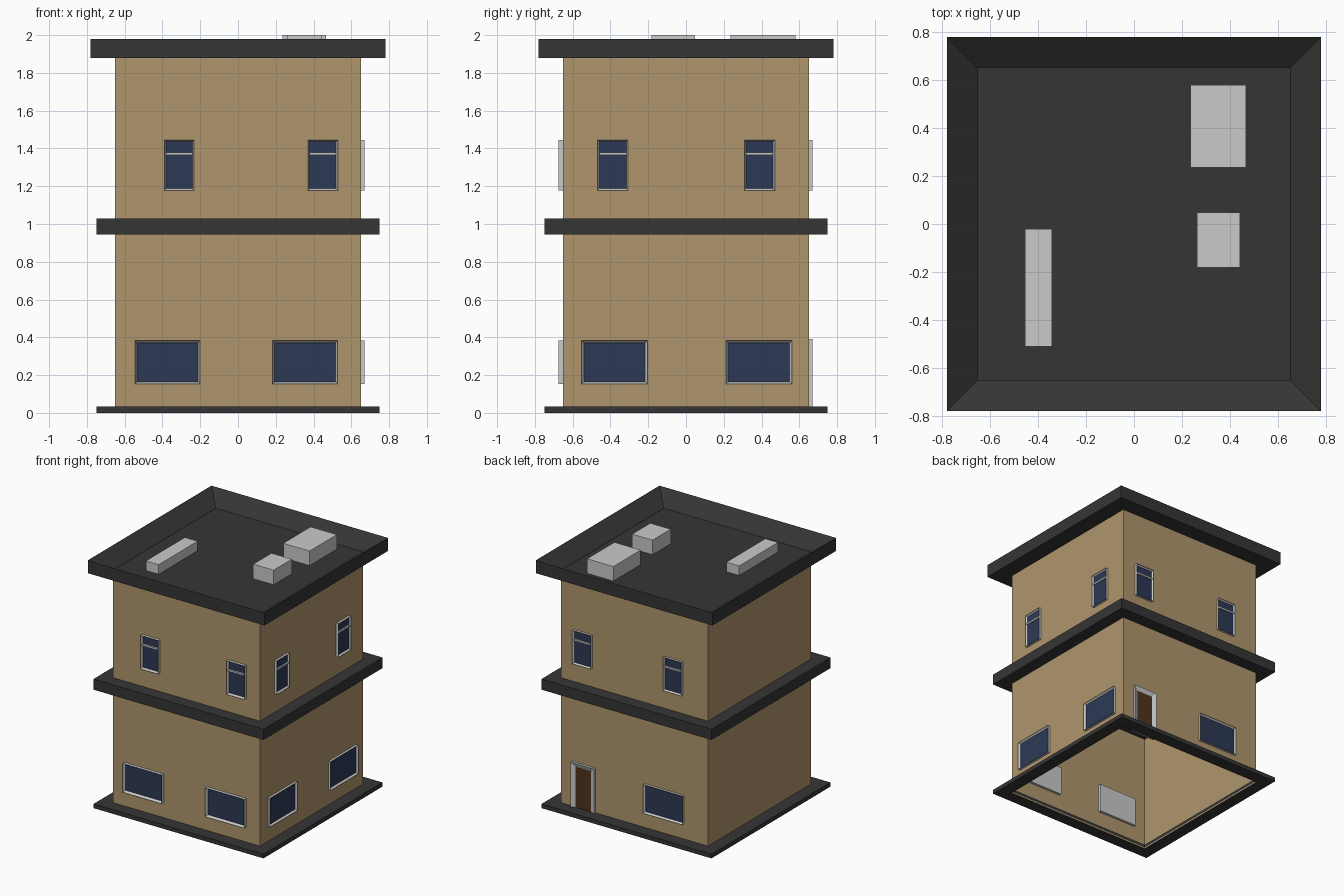
import bpy, bmesh, math
from mathutils import Matrix, Vector

if "Cube" in bpy.data.objects:
    bpy.data.objects.remove(bpy.data.objects["Cube"])


def material(name, rgb):
    m = bpy.data.materials.new(name)
    lin = [((c / 255 + 0.055) / 1.055) ** 2.4 for c in rgb]
    m.diffuse_color = (*lin, 1)
    m.use_nodes = True
    m.node_tree.nodes["Principled BSDF"].inputs["Base Color"].default_value = m.diffuse_color
    return m


WALL = material("tan wall", (175, 150, 108))
DARK = material("charcoal trim", (53, 53, 53))
GREY = material("light grey", (202, 202, 202))
GLASS = material("navy glass", (44, 57, 84))
WOOD = material("brown door", (78, 51, 29))


def finish(name, bm, *mats):
    me = bpy.data.meshes.new(name)
    bm.to_mesh(me)
    bm.free()
    for m in mats:
        me.materials.append(m)
    ob = bpy.data.objects.new(name, me)
    bpy.context.collection.objects.link(ob)
    return ob


def box_bm(x0, x1, y0, y1, z0, z1):
    bm = bmesh.new()
    size = Matrix.Diagonal((x1 - x0, y1 - y0, z1 - z0, 1))
    mid = Matrix.Translation(((x0 + x1) / 2, (y0 + y1) / 2, (z0 + z1) / 2))
    bmesh.ops.create_cube(bm, size=1, matrix=mid @ size)
    bm.normal_update()
    return bm


def face_towards(bm, d):
    return max(bm.faces, key=lambda f: f.normal.dot(Vector(d)))


def box(name, mat, *dims):
    return finish(name, box_bm(*dims), mat)


# Walls: open square tube
bm = box_bm(-0.65, 0.65, -0.65, 0.65, 0, 1.885)
bmesh.ops.delete(bm, geom=[f for f in bm.faces if abs(f.normal.z) > 0.5], context='FACES_ONLY')
finish("walls", bm, WALL)

# Base: flat ring around the foot of the walls
bm = bmesh.new()
loops = []
for r, z in ((0.75, 0), (0.75, 0.033), (0.648, 0.033), (0.651, 0)):
    loops.append([bm.verts.new((sx * r, sy * r, z))
                  for sx, sy in ((-1, -1), (1, -1), (1, 1), (-1, 1))])
for i in range(4):
    a, b = loops[i], loops[(i + 1) % 4]
    for j in range(4):
        k = (j + 1) % 4
        bm.faces.new((a[j], a[k], b[k], b[j]))
bmesh.ops.recalc_face_normals(bm, faces=bm.faces)
finish("base_ring", bm, DARK)

# Floor slab between storeys
box("storey_slab", DARK, -0.75, 0.75, -0.75, 0.75, 0.945, 1.03)

# Roof: slab with a sunken deck inside the parapet
bm = box_bm(-0.78, 0.78, -0.78, 0.78, 1.878, 1.98)
top = face_towards(bm, (0, 0, 1))
bmesh.ops.inset_individual(bm, faces=[top], thickness=0.127, use_even_offset=True)
for v in top.verts:
    v.co.z = 1.884
finish("roof", bm, DARK)

# Rooftop units
box("large_roof_unit", GREY, 0.235, 0.467, 0.235, 0.58, 1.88, 2.0)
box("small_roof_unit", GREY, 0.262, 0.442, -0.182, 0.048, 1.88, 2.0)
box("long_roof_unit", GREY, -0.455, -0.342, -0.512, -0.02, 1.88, 1.96)

TURN = {"front": 0, "right": 90, "back": 180}


def opening(name, side, u0, u1, z0, z1, border, pane, out, bar=False):
    """Framed panel modelled on the front wall, then turned to its side."""
    rot = Matrix.Rotation(math.radians(TURN[side]), 4, 'Z')
    bm = box_bm(u0, u1, -out, -0.63, z0, z1)
    f = face_towards(bm, (0, -1, 0))
    bmesh.ops.inset_individual(bm, faces=[f], thickness=border, use_even_offset=True)
    for v in f.verts:
        v.co.y = -0.656
    f.material_index = 1
    bm.transform(rot)
    finish(f"{side}_{name}", bm, GREY, pane)
    if bar:
        bm = box_bm(u0 + border, u1 - border, -out + 0.003, -0.65, 1.364, 1.378)
        bm.transform(rot)
        finish(f"{side}_{name}_bar", bm, GREY)


# Wide ground floor windows
for side, n, u0, u1, out in (("front", 1, -0.545, -0.2, 0.676), ("front", 2, 0.183, 0.528, 0.676),
                             ("right", 1, -0.552, -0.205, 0.67), ("right", 2, 0.211, 0.56, 0.67),
                             ("back", 1, 0.09, 0.438, 0.67)):
    opening(f"lower_window_{n}", side, u0, u1, 0.153, 0.382, 0.011, GLASS, out)

# Narrow upper windows with a crossbar
for side, n, u0, u1, out in (("front", 1, -0.39, -0.232, 0.674), ("front", 2, 0.37, 0.529, 0.674),
                             ("right", 1, -0.468, -0.307, 0.67), ("right", 2, 0.309, 0.47, 0.67),
                             ("back", 1, -0.535, -0.372, 0.67), ("back", 2, 0.265, 0.427, 0.67)):
    opening(f"upper_window_{n}", side, u0, u1, 1.178, 1.445, 0.009, GLASS, out, True)

# Back door: thick frame, door leaf reaching the base
opening("door", "back", -0.55, -0.343, -0.0 + 0.005, 0.39, 0.034, WOOD, 0.67)
box("door_leaf", WOOD, 0.377, 0.516, 0.64, 0.657, 0.02, 0.356)
bm = bpy.data.objects["back_door"].data
for v in bm.vertices:
    if 0.01 < v.co.z < 0.1:
        v.co.z = 0.02
